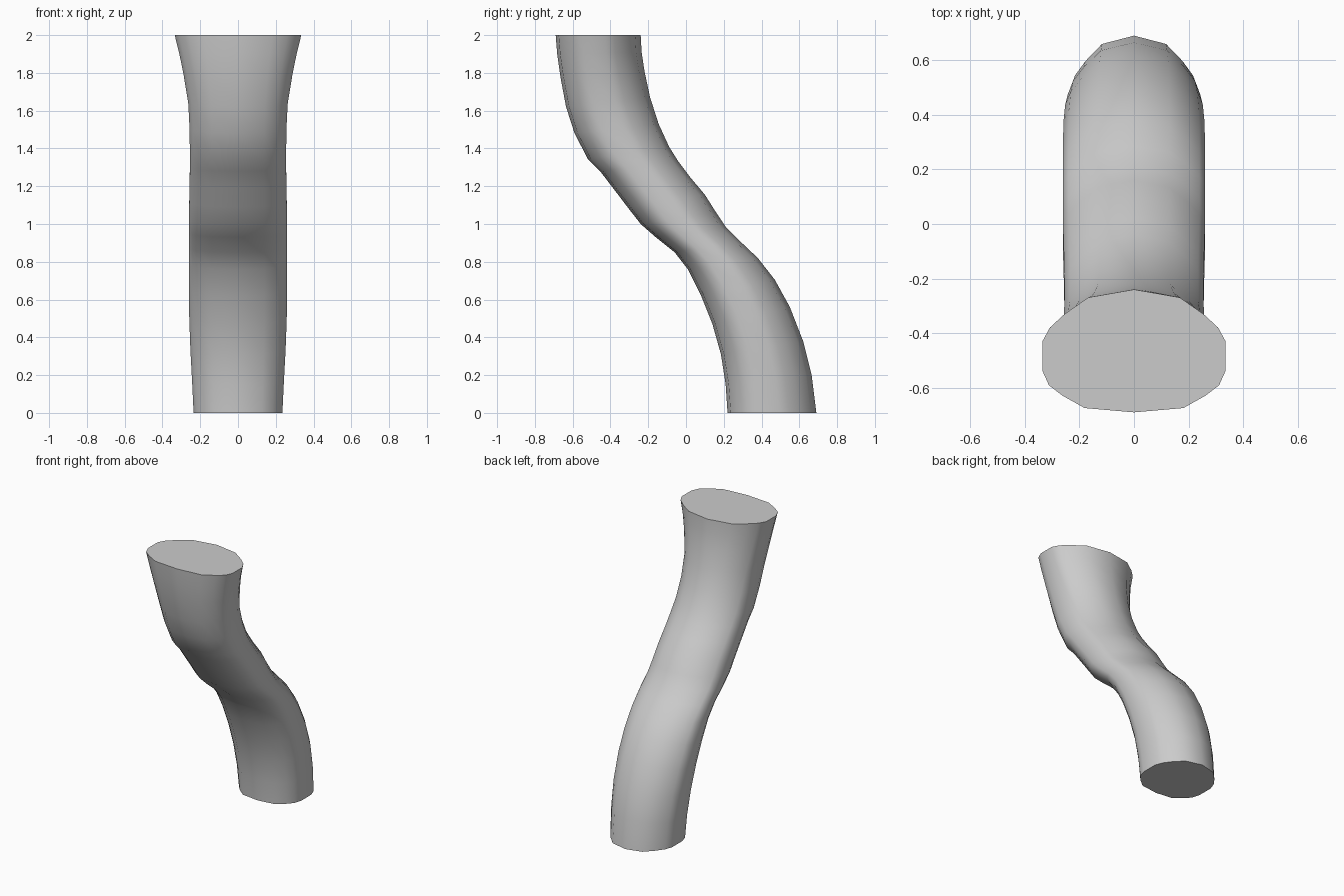
import bpy, bmesh, math

if "Cube" in bpy.data.objects:
    bpy.data.objects.remove(bpy.data.objects["Cube"])

# Side profile rows: front y, front z, back y, back z, half width
ROWS = [
    (.22, 0, .69, 0, .235), (.21, .15, .665, .20, .243), (.185, .31, .62, .38, .252),
    (.14, .47, .55, .56, .258), (.08, .62, .47, .705, .26), (.01, .76, .38, .82, .26),
    (-.06, .85, .285, .91, .26), (-.16, .93, .21, .985, .26), (-.24, 1.0, .16, 1.06, .26),
    (-.31, 1.09, .10, 1.155, .258), (-.386, 1.19, .02, 1.25, .256),
    (-.455, 1.28, -.04, 1.33, .255), (-.52, 1.345, -.09, 1.41, .255),
    (-.59, 1.48, -.145, 1.53, .256), (-.635, 1.62, -.19, 1.67, .263),
    (-.665, 1.78, -.22, 1.81, .288), (-.682, 1.90, -.235, 1.91, .311), (-.69, 2, -.24, 2, .335),
]
# Half cross-section, from back (+1) to front (-1), mirrored to a closed loop
HALF = [(0, 1), (.50, .87), (.76, .60), (.92, .38), (1, .16),
        (1, -.33), (.93, -.56), (.78, -.73), (.54, -.93), (0, -1)]
SECTION = HALF + [(-x, y) for x, y in HALF[-2:0:-1]]

# Bent tube lofted through the tilted cross-sections
bm = bmesh.new()
rings = []
for fy, fz, by, bz, w in ROWS:
    rings.append([bm.verts.new((x * w, (fy + by) / 2 + t * (by - fy) / 2,
                                (fz + bz) / 2 + t * (bz - fz) / 2)) for x, t in SECTION])
n = len(SECTION)
for a, b in zip(rings, rings[1:]):
    for i in range(n):
        j = (i + 1) % n
        bm.faces.new((a[i], a[j], b[j], b[i]))

# Flat end caps
bm.faces.new(rings[0])
bm.faces.new(rings[-1])
bmesh.ops.recalc_face_normals(bm, faces=bm.faces[:])

mesh = bpy.data.meshes.new("bent_tube")
bm.to_mesh(mesh)
bm.free()
tube = bpy.data.objects.new("bent_tube", mesh)
bpy.context.collection.objects.link(tube)

grey = bpy.data.materials.new("light grey")
grey.diffuse_color = (.6, .6, .6, 1)
grey.use_nodes = True
grey.node_tree.nodes["Principled BSDF"].inputs["Base Color"].default_value = grey.diffuse_color
mesh.materials.append(grey)

# Smooth sides, sharp cap rims
bpy.context.view_layer.objects.active = tube
tube.select_set(True)
bpy.ops.object.shade_smooth_by_angle(angle=math.radians(50))
